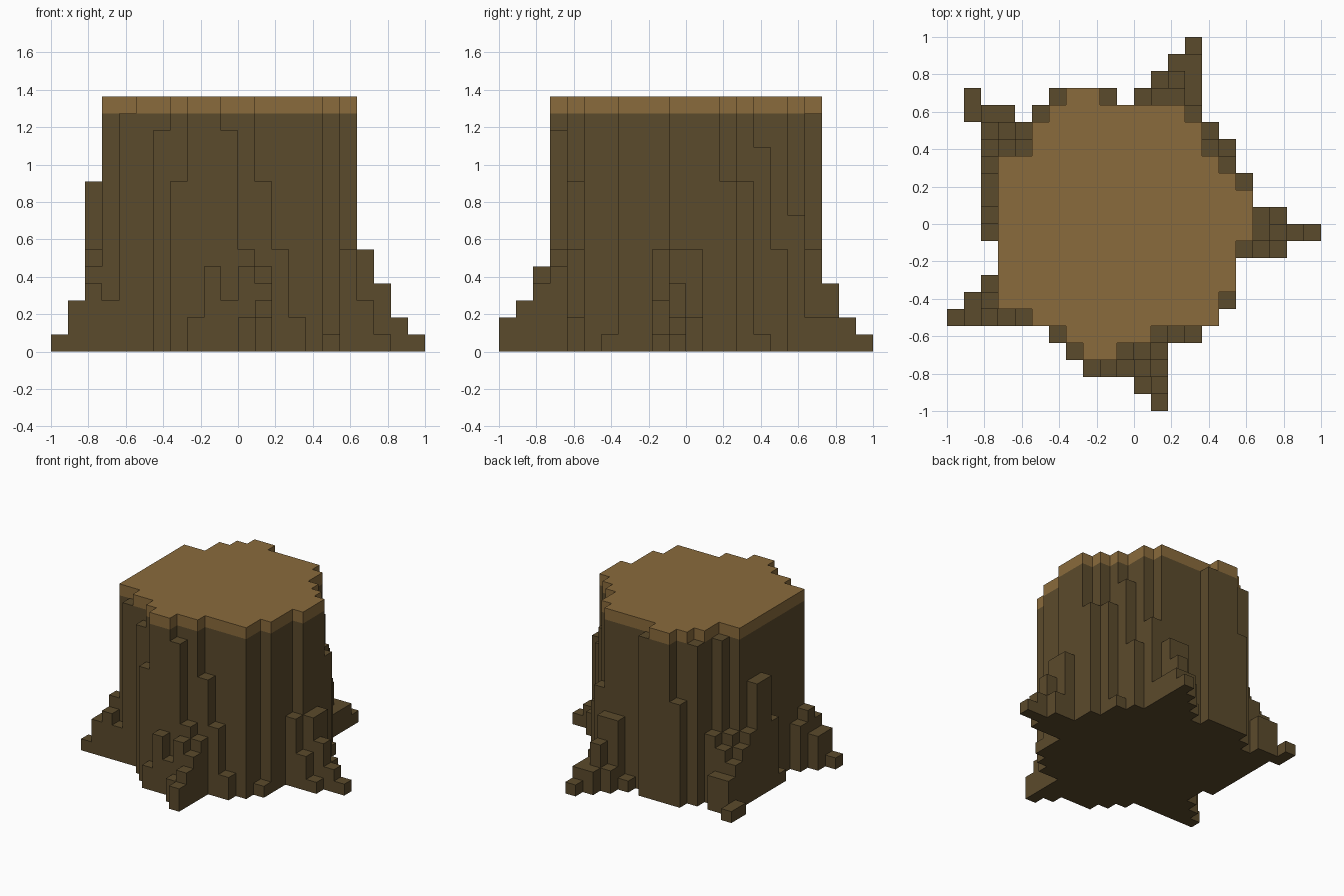
import bpy
import bmesh

cube = bpy.data.objects.get("Cube")
if cube:
    bpy.data.objects.remove(cube, do_unlink=True)

# The stump stands on a square grid of blocks
GRID = 22
UNIT = 2 / GRID
BARK_TOP = 14
CUT_TOP = 15

heights = {}   # (column, row) -> height in blocks
parts = {}     # part name -> its grid cells


def material(name, rgb):
    mat = bpy.data.materials.new(name)
    mat.use_nodes = True
    mat.diffuse_color = (*rgb, 1)
    mat.node_tree.nodes["Principled BSDF"].inputs["Base Color"].default_value = (*rgb, 1)
    return mat


def add_part(name, *runs):
    """Each run starts at a column and row and steps towards +x."""
    cells = {(x + i, y): tall for x, y, steps in runs for i, tall in enumerate(steps)}
    heights.update(cells)
    parts[name] = list(cells)


def build(name, mat, cells, low, high):
    """Outer skin of some columns between two levels."""
    bm = bmesh.new()

    def quad(*corners):
        bm.faces.new([bm.verts.new((x * UNIT - 1, y * UNIT - 1, z * UNIT))
                      for x, y, z in corners])

    for x, y in cells:
        tall = heights[x, y]
        top = min(tall, high)
        square = [(x, y), (x + 1, y), (x + 1, y + 1), (x, y + 1)]
        if tall <= high:
            quad(*[(*p, top) for p in square])
        if low == 0:
            quad(*[(*p, 0) for p in reversed(square)])
        # Walls only where the neighbouring column is lower
        for k, (dx, dy) in enumerate([(0, -1), (1, 0), (0, 1), (-1, 0)]):
            base = max(low, heights.get((x + dx, y + dy), 0))
            if base < top:
                p, q = square[k], square[(k + 1) % 4]
                quad((*p, base), (*q, base), (*q, top), (*p, top))

    # Join flush blocks into clean flat faces
    bmesh.ops.remove_doubles(bm, verts=bm.verts, dist=UNIT / 100)
    bmesh.ops.dissolve_limit(bm, angle_limit=0.01, verts=bm.verts, edges=bm.edges)
    mesh = bpy.data.meshes.new(name)
    bm.to_mesh(mesh)
    bm.free()
    mesh.materials.append(mat)
    bpy.context.collection.objects.link(bpy.data.objects.new(name, mesh))


# Trunk: overlapping rectangles (x from, x to, y from, y to)
trunk_blocks = [
    (8, 10, 3, 4), (7, 12, 4, 5), (5, 16, 5, 6),
    (3, 16, 6, 15), (16, 17, 7, 14), (17, 18, 10, 13),
    (5, 15, 15, 17), (6, 14, 17, 18), (7, 9, 18, 19),
]
for x0, x1, y0, y1 in trunk_blocks:
    for x in range(x0, x1):
        for y in range(y0, y1):
            heights[x, y] = CUT_TOP
trunk = list(heights)

# Roots that step down and outwards
add_part("front_root",
         (12, 0, [2]), (11, 1, [2, 3]), (8, 2, [2, 5, 3, 5, 4]),
         (10, 3, [13, 6, 5]), (12, 4, [10, 6, 2]))
add_part("left_root",
         (17, 9, [6, 3, 1]), (18, 10, [6, 4, 2, 1]), (18, 11, [6, 2]))
add_part("back_root",
         (14, 17, [8]), (11, 18, [1, 6, 6, 2]), (12, 19, [2, 4, 2]),
         (13, 20, [2, 2]), (14, 21, [1]))
add_part("back_right_root",
         (2, 15, [5, 6, 14]), (2, 16, [4, 5, 6]),
         (1, 17, [1, 3, 3]), (1, 18, [1]))
add_part("front_right_root",
         (0, 5, [1, 3, 4, 3, 14]), (1, 6, [3, 5]), (2, 7, [4]))

# Ridges of bark against the trunk
add_part("front_right_bark", (6, 4, [13]), (7, 3, [10]))
add_part("front_left_bark", (16, 6, [1]))
add_part("back_left_bark",
         (17, 13, [10]), (16, 14, [10]), (15, 15, [12, 1]), (15, 16, [6]))
add_part("back_bark", (5, 17, [14]), (6, 18, [9]), (9, 18, [14]))
add_part("right_bark",
         (2, 10, [1]), (2, 11, [6]), (2, 12, [10]), (2, 13, [10]), (2, 14, [6]))

# Dark bark below, pale sawn slab on top
bark = material("dark bark", (0.105, 0.069, 0.025))
wood = material("cut wood", (0.254, 0.147, 0.045))
build("trunk", bark, trunk, 0, BARK_TOP)
build("sawn_top", wood, trunk, BARK_TOP, CUT_TOP)
for part, cells in parts.items():
    build(part, bark, cells, 0, BARK_TOP)
